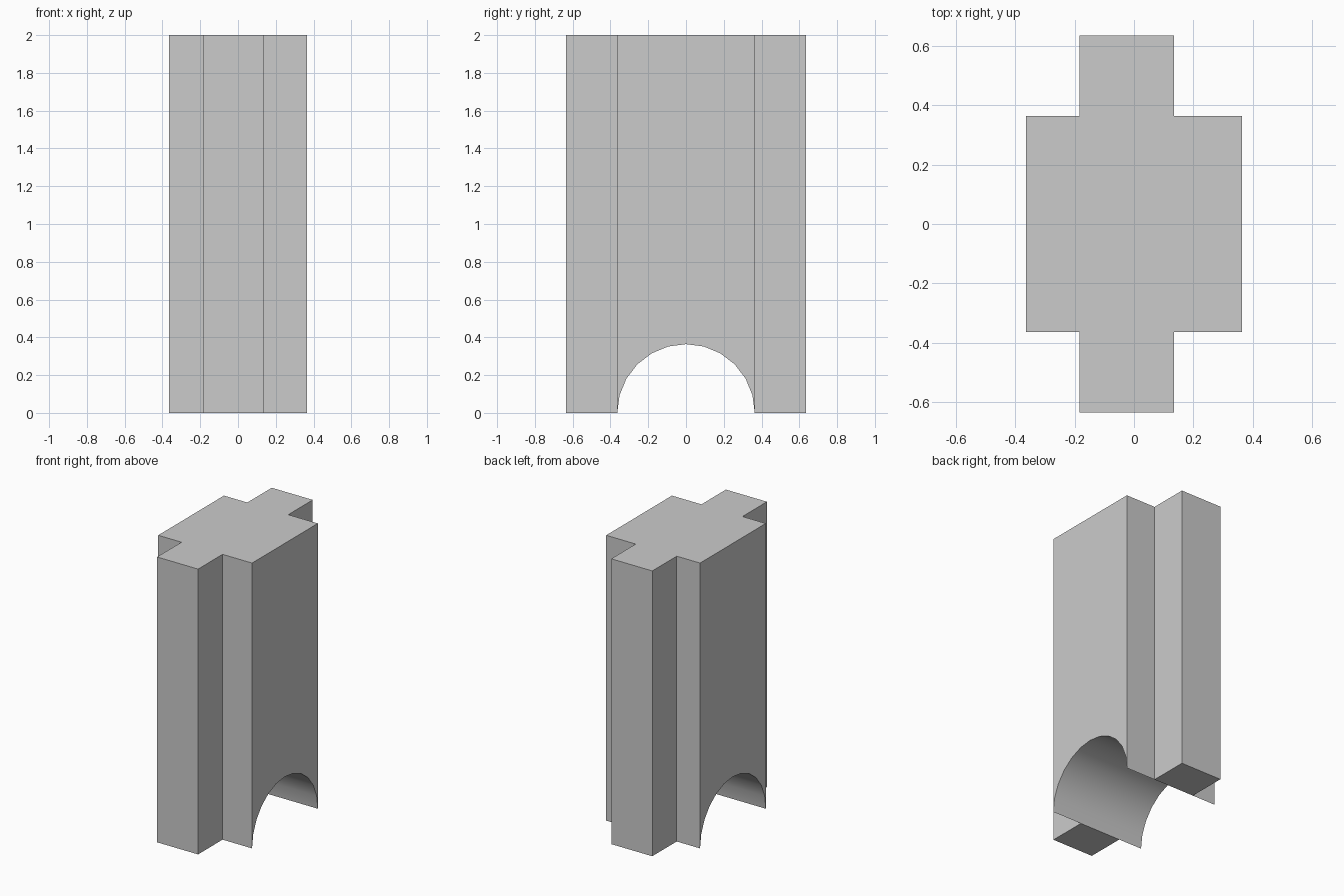
import bpy, bmesh, math

if "Cube" in bpy.data.objects:
    bpy.data.objects.remove(bpy.data.objects["Cube"])

H = 2.0            # height
B = 0.364          # half width and half depth of the main block, also the arch radius
D = 0.635          # half depth over the buttresses
XL, XR = -0.183, 0.135   # sides of the buttresses
SEG = 12           # sides of the half-round arch

bm = bmesh.new()
cache = {}


def vert(p):
    key = tuple(round(c, 5) for c in p)
    if key not in cache:
        cache[key] = bm.verts.new(key)
    return cache[key]


def face(*points):
    bm.faces.new([vert(p) for p in points])


# Cross-shaped plan, counter-clockwise
plan = [(XL, -D), (XR, -D), (XR, -B), (B, -B), (B, B), (XR, B),
        (XR, D), (XL, D), (XL, B), (-B, B), (-B, -B), (XL, -B)]
face(*[(x, y, H) for x, y in plan])

# Plain walls (the two long sides get the arch instead)
for (x0, y0), (x1, y1) in zip(plan, plan[1:] + plan[:1]):
    if not (x0 == x1 and abs(x0) == B):
        face((x0, y0, 0), (x1, y1, 0), (x1, y1, H), (x0, y0, H))

# Long sides with the arched opening
arch = [(-B * math.cos(math.pi * i / SEG), B * math.sin(math.pi * i / SEG))
        for i in range(SEG + 1)]
for x in (-B, B):
    face((x, B, H), (x, -B, H), *[(x, y, z) for y, z in arch])

# Tunnel vault, its foot edges sharing corners with the buttresses
for i in range(SEG):
    (y0, z0), (y1, z1) = arch[i], arch[i + 1]
    low = [(x, y0, z0) for x in ((-B, XL, XR, B) if i == 0 else (-B, B))]
    high = [(x, y1, z1) for x in ((B, XR, XL, -B) if i == SEG - 1 else (B, -B))]
    face(*low, *high)

# Undersides of the buttresses
for s in (-1, 1):
    face((XL, s * B, 0), (XR, s * B, 0), (XR, s * D, 0), (XL, s * D, 0))

bmesh.ops.recalc_face_normals(bm, faces=bm.faces[:])
mesh = bpy.data.meshes.new("arched_pier")
bm.to_mesh(mesh)
bm.free()
pier = bpy.data.objects.new("arched_pier", mesh)
bpy.context.collection.objects.link(pier)
bpy.context.view_layer.objects.active = pier
pier.select_set(True)
bpy.ops.object.shade_smooth_by_angle(angle=math.radians(30))
